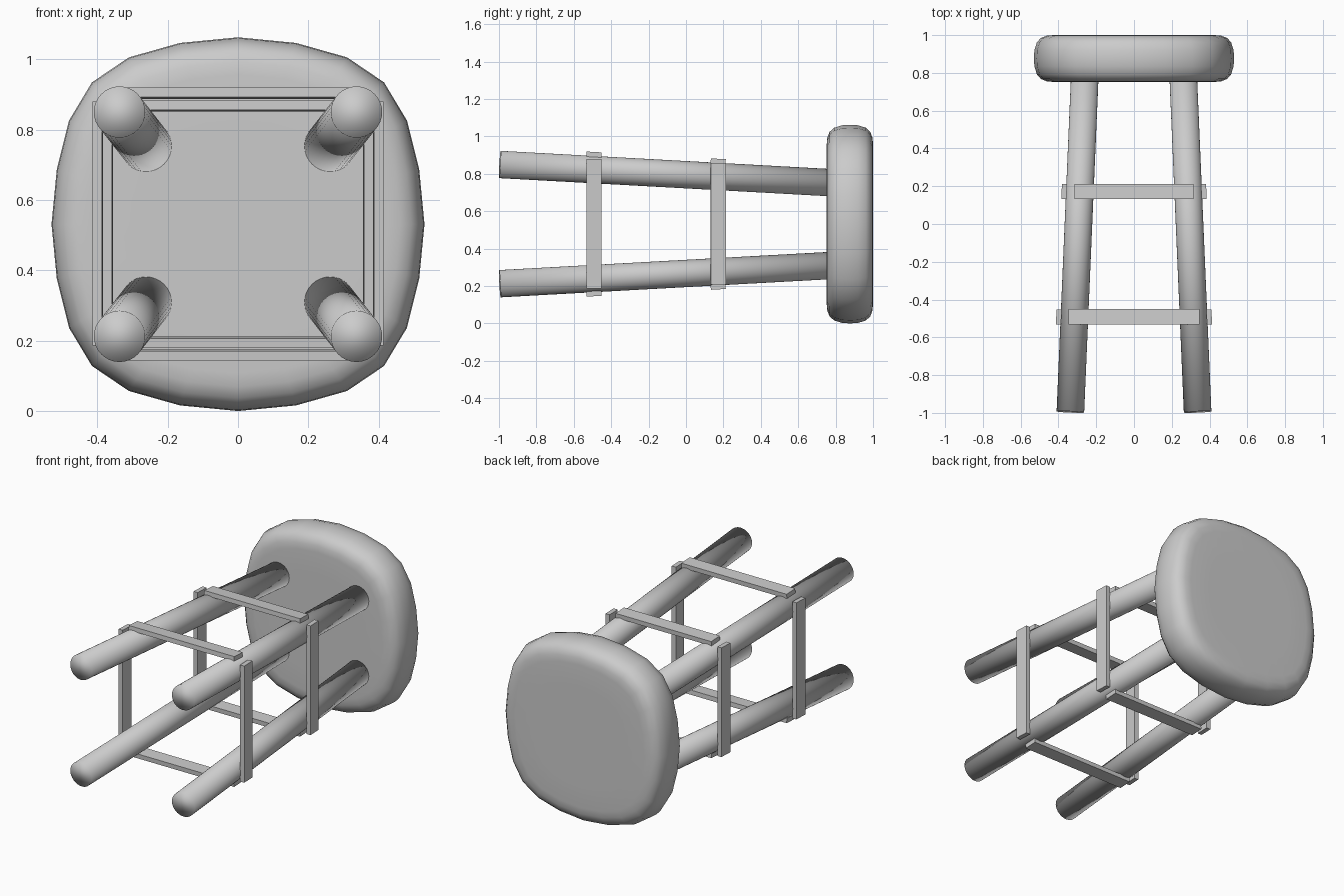
import bpy, bmesh, math
from mathutils import Vector

if "Cube" in bpy.data.objects:
    bpy.data.objects.remove(bpy.data.objects["Cube"])

CZ = 0.531          # height of the stool's axis (it lies along y)
SX, SZ = 0.0429, 0.055   # leg splay per unit of y


def finish(name, bm):
    bmesh.ops.recalc_face_normals(bm, faces=bm.faces)
    me = bpy.data.meshes.new(name)
    bm.to_mesh(me)
    bm.free()
    ob = bpy.data.objects.new(name, me)
    bpy.context.collection.objects.link(ob)
    return ob


def smooth(ob):
    for p in ob.data.polygons:
        p.use_smooth = True


# Seat: rounded-square outline lofted through a soft-edged cushion profile
quarter = [(0.53, 0), (0.515, 0.155), (0.48, 0.295), (0.415, 0.403), (0.31, 0.474), (0.165, 0.515)]
outline = []
x_max, z_max = 0.53, 0.531
for k in range(4):
    for i in range(6):
        if k % 2 == 0:
            x, z = quarter[i]
        else:
            x, z = quarter[6 - i] if i else (0, z_max)
        s = [(1, 1), (-1, 1), (-1, -1), (1, -1)][k]
        if k % 2 and i == 0:
            x, z = 0, z_max
        outline.append((x * s[0], z * s[1]))
profile = [(0.752, 0.55), (0.752, 0.8), (0.755, 0.87), (0.768, 0.93), (0.792, 0.97), (0.835, 0.995),
           (0.877, 1.0), (0.92, 0.995), (0.962, 0.97), (0.985, 0.93), (0.997, 0.87), (1.0, 0.8), (1.0, 0.55)]
bm = bmesh.new()
rings = [[bm.verts.new((x * s, y, CZ + z * s)) for x, z in outline] for y, s in profile]
n = len(outline)
for a, b in zip(rings, rings[1:]):
    for i in range(n):
        j = (i + 1) % n
        bm.faces.new((a[i], a[j], b[j], b[i]))
bm.faces.new(rings[0])
bm.faces.new(rings[-1])
smooth(finish("seat", bm))


# Four splayed round legs
def leg_centre(y):
    d = y + 1
    return 0.337 - SX * d, 0.319 - SZ * d


for sx, side in ((-1, "left"), (1, "right")):
    for sz, level in ((-1, "lower"), (1, "upper")):
        ends = []
        for y in (-0.995, 0.78):
            x, z = leg_centre(y)
            ends.append(Vector((sx * x, y, CZ + sz * z)))
        axis = ends[1] - ends[0]
        bm = bmesh.new()
        bmesh.ops.create_cone(bm, cap_ends=True, segments=32, radius1=0.073, radius2=0.073, depth=axis.length)
        ob = finish(f"{level}_{side}_leg", bm)
        smooth(ob)
        ob.rotation_euler = axis.to_track_quat('Z', 'Y').to_euler()
        ob.location = (ends[0] + ends[1]) / 2


# Flat rungs laid on the outside of the legs, tilted with the splay
def rung(name, loc, size, rot):
    bm = bmesh.new()
    bmesh.ops.create_cube(bm, size=1)
    bmesh.ops.scale(bm, vec=size, verts=bm.verts)
    ob = finish(name, bm)
    ob.location = loc
    ob.rotation_euler = rot


T, W = 0.027, 0.08
for tag, y, half_x, half_z in (("low", -0.492, 0.347, 0.347), ("high", 0.172, 0.315, 0.325)):
    x, z = leg_centre(y)
    ox, oz = x + 0.083, z + 0.081
    for s, a, b in ((-1, "left", "bottom"), (1, "right", "top")):
        rung(f"{tag}_{a}_rung", (s * ox, y, CZ + 0.002), (T, W, 2 * half_z), (0, 0, s * math.atan(SX)))
        rung(f"{tag}_{b}_rung", (0, y, CZ + s * oz), (2 * half_x, W, T), (-s * math.atan(SZ), 0, 0))
